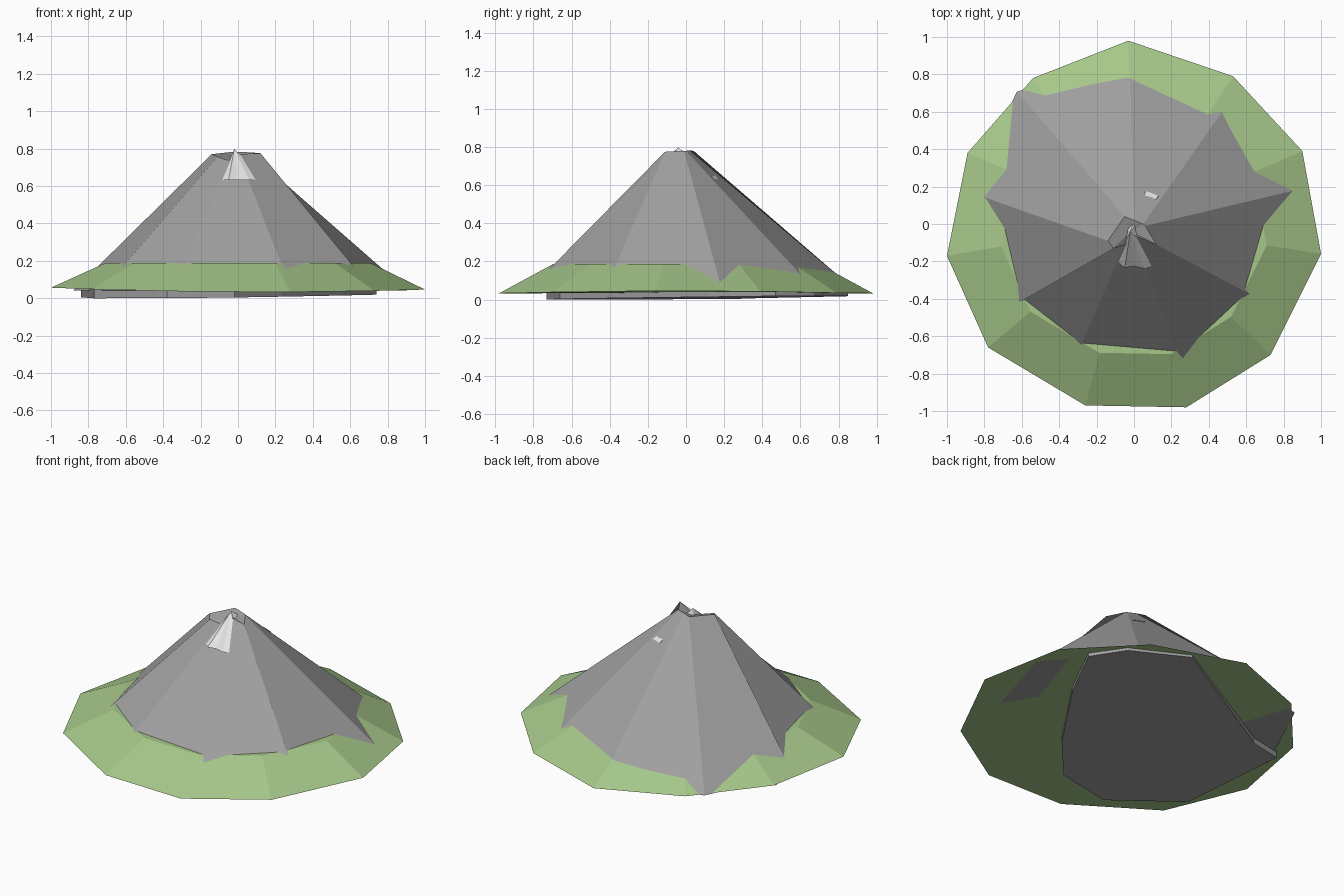
import bpy, bmesh
from mathutils import Vector

if "Cube" in bpy.data.objects:
    bpy.data.objects.remove(bpy.data.objects["Cube"])


def material(name, color):
    m = bpy.data.materials.new(name)
    m.diffuse_color = (*color, 1)
    m.use_nodes = True
    m.node_tree.nodes["Principled BSDF"].inputs["Base Color"].default_value = m.diffuse_color
    return m


def lofted(name, rings, mat, low=None, high=None):
    """Solid from equal-length rings, bottom to top, with optional cap centres."""
    bm = bmesh.new()
    loops = [[bm.verts.new(p) for p in ring] for ring in rings]
    n = len(loops[0])
    for a, b in zip(loops, loops[1:]):
        for i in range(n):
            j = (i + 1) % n
            bm.faces.new((a[i], a[j], b[j], b[i]))
    for loop, centre in ((loops[0], low), (loops[-1], high)):
        if centre:
            c = bm.verts.new(centre)
            for i in range(n):
                bm.faces.new((loop[i], loop[(i + 1) % n], c))
        else:
            bm.faces.new(loop)
    bmesh.ops.recalc_face_normals(bm, faces=bm.faces)
    mesh = bpy.data.meshes.new(name)
    bm.to_mesh(mesh)
    bm.free()
    mesh.materials.append(mat)
    obj = bpy.data.objects.new(name, mesh)
    bpy.context.collection.objects.link(obj)
    return obj


green = material("grass green", (0.38, 0.57, 0.25))
grey = material("rock grey", (0.35, 0.35, 0.35))
white = material("snow white", (0.78, 0.78, 0.78))

# Grass mound: eleven-sided, flat on top
rim = [(-.03, .98), (-.54, .78), (-.89, .38), (-1, -.17), (-.78, -.66), (-.26, -.97),
       (.28, -.98), (.73, -.70), (1, -.16), (.90, .39), (.53, .79)]
lofted("grass_mound", [[(x, y, .033 + .018 * x * x - .005 * x) for x, y in rim],
                       [(x * .71, y * .71, .187) for x, y in rim]],
       green, low=(0, 0, .035))

# Mountain: each ridge runs from a crater corner through a point on the grass
ridges = [((-.14, -.09, .77), (-.82, .15, .10)),
          ((-.11, -.13, .755), (-.60, -.41, .187)),
          ((-.05, -.11, .735), (-.28, -.64, .187)),
          ((0, -.06, .77), (.23, -.68, .187)),
          ((.12, -.11, .775), (.63, -.38, .155)),
          ((.06, -.01, .78), (.86, .18, .08)),
          ((.05, 0, .78), (.45, .57, .165)),
          ((0, .02, .782), (-.02, .78, .14)),
          ((-.05, .04, .78), (-.62, .70, .05))]
FOOT = .042
foot, crater = [], []
for top, tip in ridges:
    a, b = Vector(top), Vector(tip)
    foot.append(a + (b - a) * ((a.z - FOOT) / (a.z - b.z)))
    crater.append(a)
lofted("mountain", [foot, crater], grey, high=(-.02, -.04, .755))

# Rock underside: shallow tilted slab below the grass
under = [(.74, .47), (.61, .67), (.27, .85), (-.64, .33), (-.84, .29),
         (-.77, -.43), (-.38, -.73), (-.02, -.66), (.23, -.38), (.56, .11)]
lofted("rock_underside", [[(x, y, .009 + .008 * x + .008 * y) for x, y in under],
                          [(x, y, .045) for x, y in under]], grey)

# Snow cap: cone mostly inside the rock, showing at the front and back
snow = [(-.09, -.20), (-.05, -.235), (0, -.225), (.06, -.24), (.15, -.20), (.12, -.05),
        (.13, .15), (.065, .177), (0, .12), (-.08, 0)]
lofted("snow_cap", [[(x, y, .632) for x, y in snow]], white, high=(-.02, -.04, .797))
